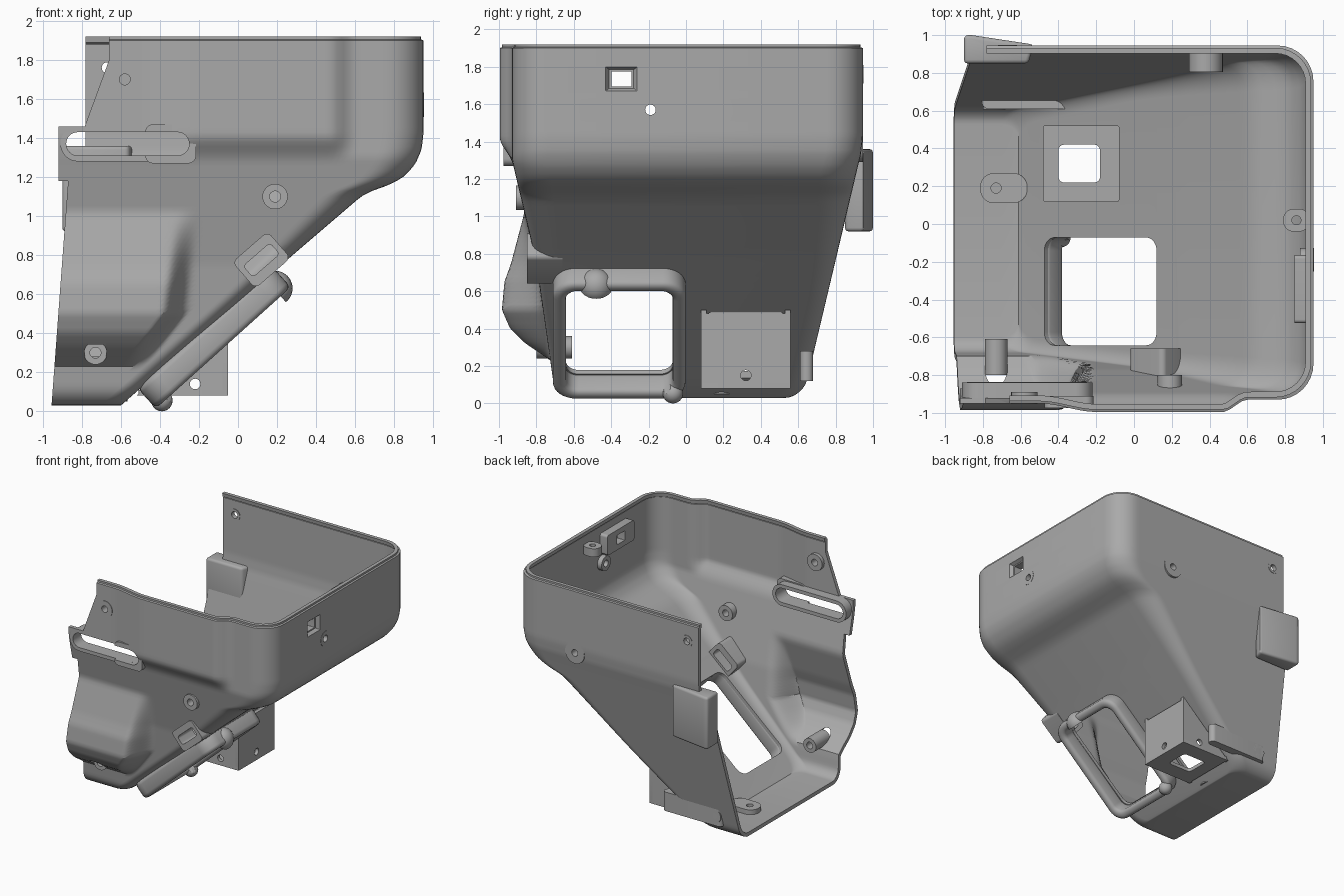
import bpy, bmesh, math
from mathutils import Vector, Matrix

if bpy.data.objects.get("Cube"):
    bpy.data.objects.remove(bpy.data.objects["Cube"])

grey = bpy.data.materials.new("plain_grey")
grey.use_nodes = True
COLOR = (0.4, 0.4, 0.4, 1)
grey.diffuse_color = COLOR
grey.node_tree.nodes["Principled BSDF"].inputs["Base Color"].default_value = COLOR
parts = []

# Local directions: (u, v), extrusion goes along u x v
X, Y, Z = Vector((1, 0, 0)), Vector((0, 1, 0)), Vector((0, 0, 1))
SLOPE = math.radians(42)
U = Vector((math.cos(SLOPE), 0, math.sin(SLOPE)))
FRONT, RIGHT, BACK, TOP, RAMP = (X, Z), (Y, Z), (-X, Z), (X, Y), (U, -Y)


def place(origin, dirs, roll=0):
    u, v = dirs
    m = Matrix((u, v, u.cross(v))).transposed().to_4x4()
    return Matrix.Translation(origin) @ m @ Matrix.Rotation(roll, 4, 'Z')


def rounded(w, h, r, n=8):
    """Rounded rectangle; a circle or a slot when r is half a side."""
    pts = []
    for k, (sx, sy) in enumerate(((1, 1), (-1, 1), (-1, -1), (1, -1))):
        for i in range(n + 1):
            a = math.pi / 2 * (k + i / n)
            pts.append((sx * (w / 2 - r) + r * math.cos(a), sy * (h / 2 - r) + r * math.sin(a)))
    return pts


def disc(r):
    return rounded(2 * r, 2 * r, r * 0.999)


def finish(name, bm, keep=True):
    me = bpy.data.meshes.new(name)
    bmesh.ops.remove_doubles(bm, verts=bm.verts, dist=1e-5)
    bm.to_mesh(me)
    bm.free()
    me.materials.append(grey)
    ob = bpy.data.objects.new(name, me)
    bpy.context.collection.objects.link(ob)
    if keep:
        parts.append(ob)
    else:
        ob.hide_render = True
    return ob


def solid(name, pts, matrix, z0, z1, hole=None, taper=1, keep=True):
    """Extrude an outline, with an optional hole of equal point count."""
    bm = bmesh.new()
    loops = []
    for outline in (pts, hole) if hole else (pts,):
        for z, s in ((z0, 1), (z1, taper)):
            loops.append([bm.verts.new(matrix @ Vector((x * s, y * s, z))) for x, y in outline])
    n = len(pts)
    pairs = ((0, 1), (1, 3), (3, 2), (2, 0)) if hole else ((0, 1),)
    for a, b in pairs:
        for i in range(n):
            j = (i + 1) % n
            bm.faces.new((loops[a][i], loops[a][j], loops[b][j], loops[b][i]))
    if not hole:
        bm.faces.new(loops[0])
        bm.faces.new(loops[1])
    bmesh.ops.recalc_face_normals(bm, faces=bm.faces)
    return finish(name, bm, keep)


def cutter(pts, matrix, z0, z1, taper=1):
    return solid("cutter", pts, matrix, z0, z1, taper=taper, keep=False)


def bake(ob):
    dg = bpy.context.evaluated_depsgraph_get()
    ob.data = bpy.data.meshes.new_from_object(ob.evaluated_get(dg))
    ob.modifiers.clear()


def carve(ob, cutters):
    for c in cutters:
        m = ob.modifiers.new("cut", 'BOOLEAN')
        m.operation, m.solver, m.object = 'DIFFERENCE', 'EXACT', c
    bake(ob)
    for c in cutters:
        bpy.data.objects.remove(c)


def soften(ob, width):
    m = ob.modifiers.new("soft", 'BEVEL')
    m.width, m.segments, m.angle_limit = width, 3, math.radians(40)
    bake(ob)


def smooth(a, b, t):
    t = max(0, min(1, (t - a) / (b - a)))
    return t * t * (3 - 2 * t)


def interp(pts, t):
    for (a, p), (b, q) in zip(pts, pts[1:]):
        if t <= b:
            return p + (q - p) * max(0, (t - a) / (b - a))
    return pts[-1][1]


# Shell profiles by height
RIGHT_X = ((0.03, -0.6), (0.8, 0.28), (1.1, 0.63), (1.135, 0.70), (1.165, 0.79),
           (1.21, 0.86), (1.27, 0.91), (1.34, 0.94), (1.42, 0.95))
FRONT_Y = ((0.05, -0.70), (0.75, -0.80), (1.3, -0.93))
BACK_Y = ((0.05, 0.63), (1.25, 0.915), (1.33, 0.935), (1.42, 0.945))
BARREL = ((0.23, 0), (0.27, 0.05), (0.32, 0.12), (0.4, 0.19), (0.5, 0.22),
          (0.65, 0.185), (0.8, 0.11), (0.92, 0.05), (1.02, 0))
BARREL_END = ((0.25, -0.45), (0.5, -0.26), (1, -0.2))


def front_swell(x, z):
    end = interp(BARREL_END, z)
    panel = 0.02 + 0.045 * smooth(-0.5, -0.2, x)
    return (interp(BARREL, z) * smooth(end, end - 0.13, x)
            + panel * smooth(1.28, 1.42, z) * smooth(0.6, 0.47, x))


def shell_loop(z):
    inset = 0.012 if z > 1.903 else 0
    low = 0.1 * (1 - math.sqrt(max(0, 1 - max(0, (0.13 - z) / 0.1) ** 2)))
    xr = interp(RIGHT_X, z) - inset
    yf, yb = interp(FRONT_Y, z) + inset + low, interp(BACK_Y, z) - inset - low
    r = 0.1 + 0.09 * smooth(0.5, 1.3, z)
    run, arc = 56, 8
    front = [(-1 + (xr - r + 1) * i / run, 0, 1) for i in range(run)]
    for i in range(arc + 1):
        a = math.pi / 2 * i / arc
        front.append((xr - r + r * math.sin(a), r * (1 - math.cos(a)), math.cos(a)))
    pts = [(x, yf + d - w * front_swell(x, z), z) for x, d, w in front]
    return pts + [(x, yb - d, z) for x, d, w in reversed(front)]


heights = [1.92, 1.905, 1.9] + [1.88 - 0.025 * i for i in range(70)]
heights += [0.13 - 0.1 * math.sin(math.pi / 2 * i / 6) for i in range(7)]
bm = bmesh.new()
rows = [[bm.verts.new(p) for p in shell_loop(z)] for z in heights]
for up, dn in zip(rows, rows[1:]):
    for i in range(len(up) - 1):
        bm.faces.new((dn[i], dn[i + 1], up[i + 1], up[i]))
last = rows[-1]
for i in range(len(last) // 2 - 1):
    bm.faces.new((last[i], last[-1 - i], last[-2 - i], last[i + 1]))
shell = finish("shell", bm)
m = shell.modifiers.new("wall", 'SOLIDIFY')
m.thickness, m.offset = 0.03, -1
bake(shell)

# Open left edge, stepped differently on the front and back walls
tail = [(-0.955, 0.03), (-0.96, -0.1), (-1.2, -0.1), (-1.2, 2.1)]
front_edge = [(-0.66, 2.1), (-0.66, 1.8), (-0.785, 1.46), (-0.92, 1.46), (-0.92, 1.18), (-0.87, 1.18)]
back_edge = [(-0.78, 2.1), (-0.78, 1.35), (-0.865, 1.35), (-0.87, 1.1)]
base = place((0, 0, 0), FRONT)
cuts = [cutter(front_edge + tail, base, 0, 1.3), cutter(back_edge + tail, base, -1.3, 0.0)]

# Front slot, with its rail inside and the raised rim outside
slot = rounded(0.63, 0.12, 0.0599)
slot_at = place((-0.565, -0.95, 1.37), FRONT)
cuts.append(cutter(slot, slot_at, -0.2, 0.2))
rail = solid("slot_rail", rounded(0.69, 0.18, 0.0899), slot_at, -0.11, 0.0, hole=slot)
rim = solid("slot_rim", rounded(0.26, 0.2, 0.04), place((-0.345, -0.95, 1.37), FRONT), -0.04, 0.025)
carve(rim, [cutter(slot, slot_at, -0.2, 0.2)])

# Ramp window and its raised frame
ramp_at = place((-0.075, -0.357, 0.325), RAMP)
opening = rounded(0.79, 0.57, 0.07)
cuts.append(cutter(opening, ramp_at, -0.25, 0.1))
frame = solid("window_frame", rounded(0.93, 0.71, 0.12), ramp_at, -0.14, 0.0, hole=opening)
soften(frame, 0.03)
for name, spot, r in (("frame_knob", (0.19, -0.48, 0.63), 0.09), ("frame_foot", (-0.39, -0.07, 0.055), 0.055)):
    bm = bmesh.new()
    bmesh.ops.create_uvsphere(bm, u_segments=20, v_segments=12, radius=r, matrix=Matrix.Translation(spot))
    knob = finish(name, bm)
    carve(knob, [cutter(opening, ramp_at, -0.3, 0.2)])

# Screw bosses: name, centre, direction, radius, inner depth, outer height
bosses = [
    ("front_upper_boss", (-0.58, -0.95, 1.7), FRONT, 0.07, 0.06, 0.004),
    ("front_middle_boss", (0.19, -0.88, 1.1), FRONT, 0.065, 0.08, 0.03),
    ("front_lower_boss", (-0.73, -0.78, 0.3), FRONT, 0.06, 0.17, 0.02),
    ("right_boss", (0.95, -0.19, 1.57), RIGHT, 0.062, 0.07, 0.002),
    ("back_middle_boss", (0.38, 0.945, 1.38), BACK, 0.09, 0.14, 0.0),
    ("back_upper_boss", (-0.67, 0.945, 1.76), BACK, 0.05, 0.035, 0.003),
    ("back_lower_boss", (-0.74, 0.665, 0.2), BACK, 0.06, 0.06, 0.015),
]
for name, spot, dirs, r, inner, outer in bosses:
    at = place(spot, dirs)
    cuts.append(cutter(disc(r * 0.95), at, -0.1, 0.1))
    solid(name, disc(r), at, -inner, outer, hole=disc(0.028))

# Tapered port in the right wall and its inner block
port_at = place((0.951, -0.345, 1.735), RIGHT)
cuts.append(cutter(rounded(0.17, 0.13, 0.003), port_at, 0, -0.05, taper=0.62))
solid("port_block", rounded(0.36, 0.17, 0.02), port_at, -0.1, -0.03, hole=rounded(0.105, 0.08, 0.003))
solid("right_lug", rounded(0.14, 0.12, 0.055), place((0.86, 0.02, 1.74), TOP), 0, 0.07, hole=disc(0.024))

# Tilted latch housing on the front wall
latch_at = place((0.12, -0.80, 0.775), FRONT, math.radians(41))
latch = solid("latch_housing", rounded(0.24, 0.18, 0.03), latch_at, -0.14, 0.05,
              hole=rounded(0.18, 0.075, 0.02))
cuts.append(cutter(rounded(0.21, 0.15, 0.02), latch_at, -0.12, 0.12))

# Pocket hanging under the ramp, with a square hole in its floor
cuts.append(cutter(rounded(0.4, 0.4, 0.01), place((-0.28, 0.32, 0.11), TOP), 0, 0.55))
solid("pocket_floor", rounded(0.46, 0.48, 0.01), place((-0.28, 0.32, 0.08), TOP), 0, 0.03,
      hole=[(x - 0.01, y) for x, y in rounded(0.22, 0.2, 0.03)])
wall = solid("pocket_wall", rounded(0.48, 0.4, 0.005), place((-0.08, 0.32, 0.28), RIGHT), 0, 0.03)
carve(wall, [cutter(disc(0.028), place((-0.08, 0.32, 0.15), RIGHT), -0.1, 0.1)])
for name, y in (("pocket_front_cheek", 0.08), ("pocket_back_cheek", 0.53)):
    cheek = solid(name, [(-0.52, 0.08), (-0.05, 0.08), (-0.05, 0.5)], place((0, y, 0), FRONT), -0.03, 0)
    carve(cheek, [cutter(disc(0.027), place((-0.22, y, 0.14), FRONT), -0.1, 0.1)])

# Tab at the left end of the back wall, inner rib and floor lug
tab = solid("back_tab", [(-0.9, 0.85), (-0.56, 0.85), (-0.53, 0.95), (-0.86, 1.0), (-0.9, 1.0)],
            place((0, 0, 0.92), TOP), 0, 0.44)
soften(tab, 0.02)
solid("inner_rib", rounded(0.55, 0.07, 0.034), place((-0.53, 0.645, 0.12), TOP), 0, 0.16)
solid("floor_lug", rounded(0.25, 0.16, 0.075), place((-0.69, 0.19, 0.05), TOP), 0, 0.05,
      hole=[(x - 0.04, y) for x, y in disc(0.027)])

carve(shell, cuts)

# Smooth shading with crisp edges
bpy.ops.object.select_all(action='DESELECT')
for ob in parts:
    ob.select_set(True)
bpy.context.view_layer.objects.active = shell
bpy.ops.object.shade_smooth_by_angle(angle=math.radians(32))
